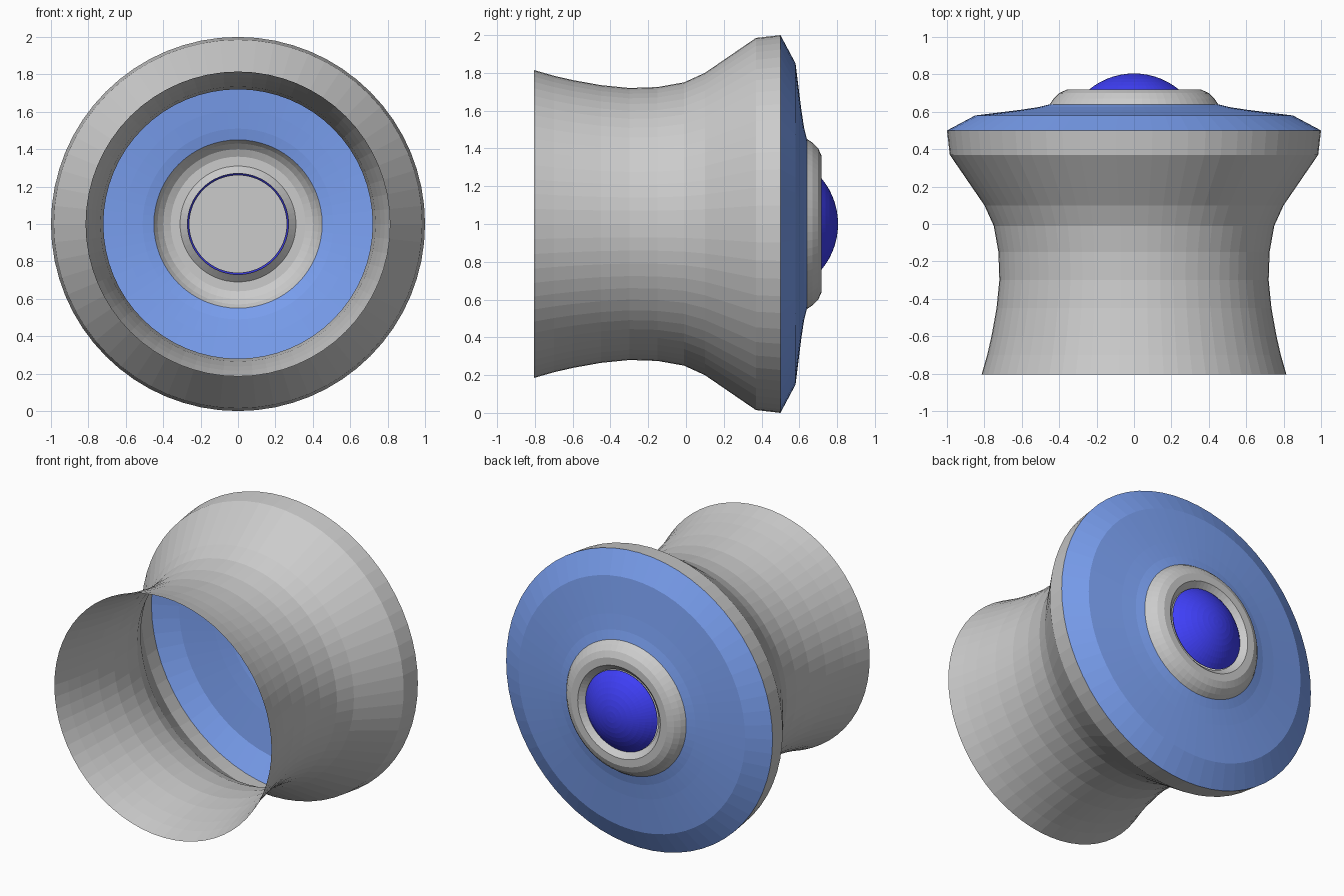
import bpy, bmesh, math

if "Cube" in bpy.data.objects:
    bpy.data.objects.remove(bpy.data.objects["Cube"])

SEGMENTS = 64
CENTRE_Z = 1.0


def material(name, rgb):
    mat = bpy.data.materials.new(name)
    mat.diffuse_color = (*rgb, 1)
    return mat


def lathe(name, profile, mat=None):
    """Revolve (y, radius) points about the y axis; radius 0 closes to a pole."""
    bm = bmesh.new()
    rings = []
    for y, r in profile:
        if r == 0:
            rings.append([bm.verts.new((0, y, CENTRE_Z))] * SEGMENTS)
        else:
            rings.append([bm.verts.new((r * math.cos(a), y, CENTRE_Z + r * math.sin(a)))
                          for a in (2 * math.pi * i / SEGMENTS for i in range(SEGMENTS))])
    for a, b in zip(rings, rings[1:]):
        for i in range(SEGMENTS):
            j = (i + 1) % SEGMENTS
            # drop the doubled vertex at a pole
            bm.faces.new(list(dict.fromkeys((a[i], b[i], b[j], a[j]))))
    bmesh.ops.recalc_face_normals(bm, faces=bm.faces)
    # rear-facing or outer faces point outwards
    if sum(f.normal.y * abs(f.normal.y) * f.calc_area() for f in bm.faces) < 0 and name != "shell":
        bmesh.ops.reverse_faces(bm, faces=bm.faces)
    mesh = bpy.data.meshes.new(name)
    bm.to_mesh(mesh)
    bm.free()
    obj = bpy.data.objects.new(name, mesh)
    bpy.context.collection.objects.link(obj)
    if mat:
        mesh.materials.append(mat)
    return obj


blue = material("blue", (0.05, 0.12, 0.75))
blue.diffuse_color = (0.2, 0.36, 0.9, 1)
deep_blue = material("deep_blue", (0.05, 0.05, 0.95))

# Open waisted tube flaring to the rear rim
lathe("shell", [(-0.805, 0.815), (-0.7, 0.785), (-0.6, 0.762), (-0.45, 0.735),
                (-0.3, 0.72), (-0.15, 0.725), (-0.01, 0.75), (0.1, 0.80),
                (0.37, 0.985), (0.5, 1.0)])

# Shallow blue rear cover
lathe("rear_cover", [(0.5, 1.0), (0.58, 0.85), (0.61, 0.61), (0.625, 0.51), (0.64, 0.45)], blue)

# Raised collar around the lens
lathe("collar", [(0.64, 0.45), (0.67, 0.43), (0.70, 0.40), (0.718, 0.36),
                 (0.718, 0.31), (0.68, 0.27)])

# Domed lens: a spherical cap with its apex at the very back
R, BASE = 0.378, 0.27
edge = math.asin(BASE / R)
lathe("lens", [(0.805 - R + R * math.cos(edge * (1 - k / 8)),
                R * math.sin(edge * (1 - k / 8)) if k < 8 else 0) for k in range(9)], deep_blue)

# Inner backing disc behind the lens
lathe("backing_disc", [(0.68, 0.262), (0.68, 0)])

for m in bpy.data.materials:
    if m.users and not m.is_grease_pencil:
        m.use_nodes = True
        m.node_tree.nodes["Principled BSDF"].inputs["Base Color"].default_value = m.diffuse_color
